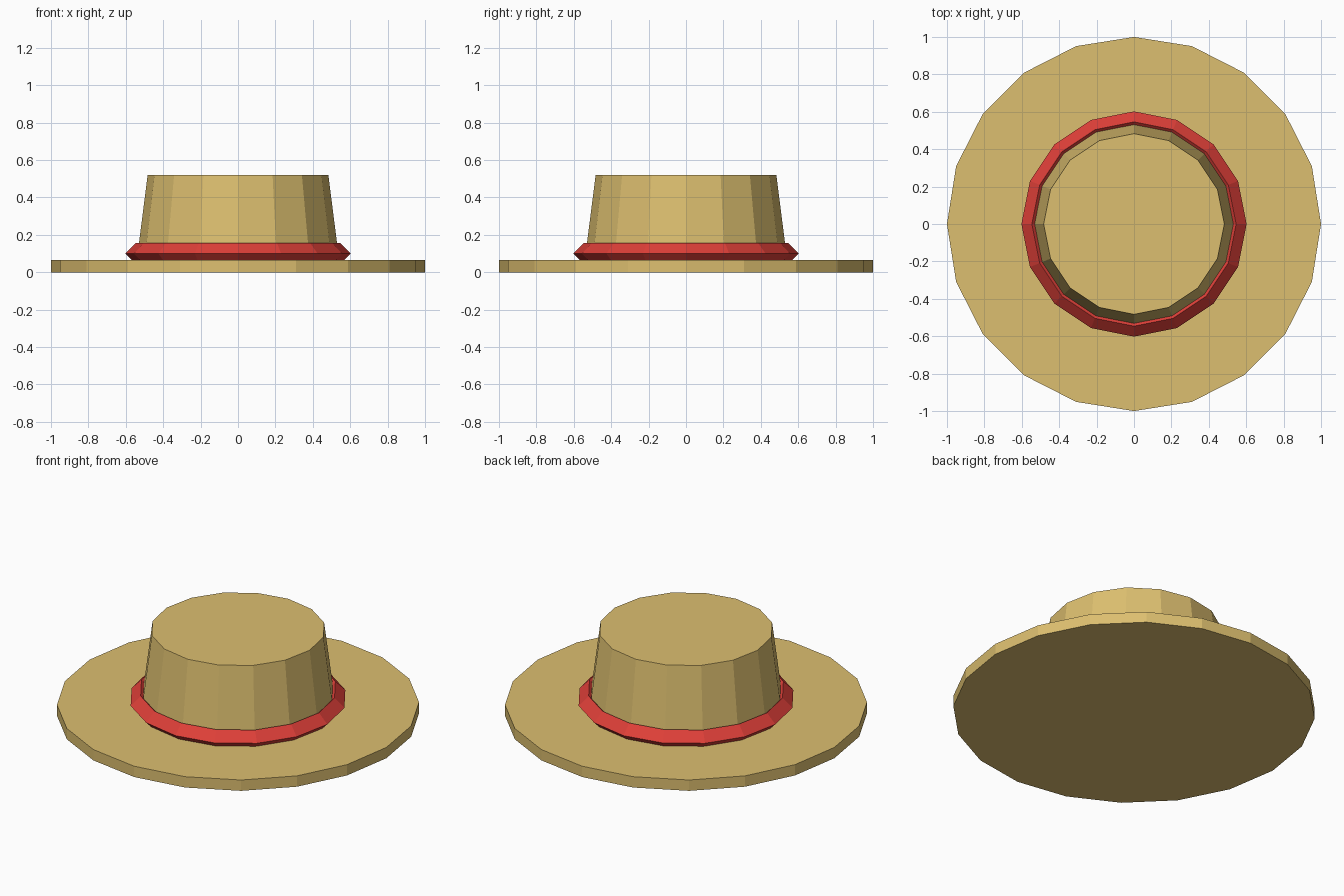
import bpy
import bmesh
from math import cos, sin, pi

cube = bpy.data.objects.get("Cube")
if cube:
    bpy.data.objects.remove(cube, do_unlink=True)


def make_material(name, rgb):
    mat = bpy.data.materials.new(name)
    mat.use_nodes = True
    mat.diffuse_color = (*rgb, 1)
    mat.node_tree.nodes["Principled BSDF"].inputs["Base Color"].default_value = (*rgb, 1)
    return mat


def lathe(name, profile, sides, mat, closed_loop=False):
    """Revolve (radius, height) points; cap the ends unless the profile is a loop."""
    bm = bmesh.new()
    rings = [[bm.verts.new((r * cos(2 * pi * i / sides), r * sin(2 * pi * i / sides), z))
              for i in range(sides)] for r, z in profile]
    pairs = list(zip(rings, rings[1:]))
    if closed_loop:
        pairs.append((rings[-1], rings[0]))
    else:
        bm.faces.new(rings[0])
        bm.faces.new(rings[-1])
    for low, high in pairs:
        for i in range(sides):
            j = (i + 1) % sides
            bm.faces.new((low[i], low[j], high[j], high[i]))
    bmesh.ops.recalc_face_normals(bm, faces=bm.faces)
    mesh = bpy.data.meshes.new(name)
    bm.to_mesh(mesh)
    bm.free()
    mesh.materials.append(mat)
    obj = bpy.data.objects.new(name, mesh)
    bpy.context.collection.objects.link(obj)
    return obj


straw = make_material("straw", (0.72, 0.52, 0.16))
red = make_material("red_ribbon", (0.73, 0.05, 0.04))

# Wide flat brim
brim_top = 0.066
lathe("brim", [(1.0, 0), (1.0, brim_top)], 20, straw)

# Tapered crown standing on the brim
lathe("crown", [(0.541, brim_top), (0.483, 0.52)], 16, straw)

# Diamond-section ribbon ring around the base of the crown
radius, height, half = 0.546, 0.1, 0.056
band = [(radius + half * cos(k * pi / 2), height + half * sin(k * pi / 2)) for k in range(4)]
lathe("hat_band", band, 16, red, closed_loop=True)
